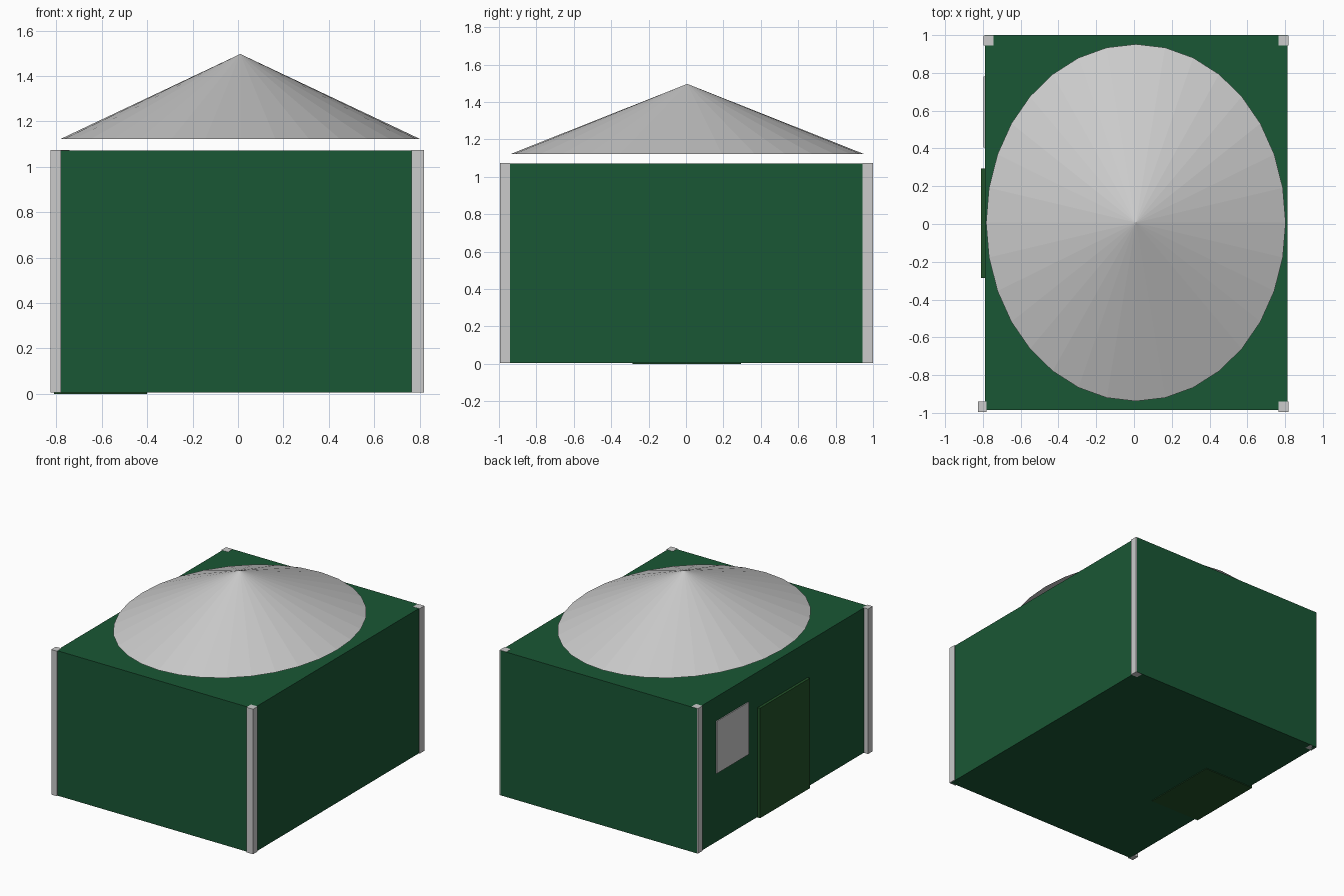
import bpy

if "Cube" in bpy.data.objects:
    bpy.data.objects.remove(bpy.data.objects["Cube"])


def material(name, rgb):
    m = bpy.data.materials.new(name)
    m.diffuse_color = (*rgb, 1)
    m.use_nodes = True
    m.node_tree.nodes["Principled BSDF"].inputs["Base Color"].default_value = m.diffuse_color
    return m


def box(name, lo, hi, mat=None):
    centre = [(a + b) / 2 for a, b in zip(lo, hi)]
    bpy.ops.mesh.primitive_cube_add(size=1, location=centre)
    ob = bpy.context.object
    ob.name = name
    ob.scale = [b - a for a, b in zip(lo, hi)]
    if mat:
        ob.data.materials.append(mat)
    return ob


wall_green = material("wall_green", (0.01, 0.095, 0.035))
door_green = material("door_green", (0.016, 0.085, 0.022))

# Main hut body
box("walls", (-0.79, -0.985, 0.005), (0.812, 1.0, 1.072), wall_green)

# Corner posts: minimum x and y of each
posts = {
    "front_left_post": (-0.825, -0.995),
    "front_right_post": (0.765, -0.995),
    "back_left_post": (-0.797, 0.945),
    "back_right_post": (0.765, 0.945),
}
for name, (x, y) in posts.items():
    w = 0.045 if name == "front_left_post" else 0.054
    box(name, (x, y, 0.005), (x + w, y + 0.054, 1.073))

# Door and window on the left wall
box("door", (-0.81, -0.285, 0.0), (-0.4, 0.295, 0.81), door_green)
box("window", (-0.797, 0.405, 0.51), (-0.75, 0.78, 0.895))

# Floating oval conical roof
bpy.ops.mesh.primitive_cone_add(vertices=32, radius1=1, radius2=0, depth=0.375,
                                location=(0.01, 0.007, 1.3095))
roof = bpy.context.object
roof.name = "roof"
roof.scale = (0.793, 0.945, 1)
